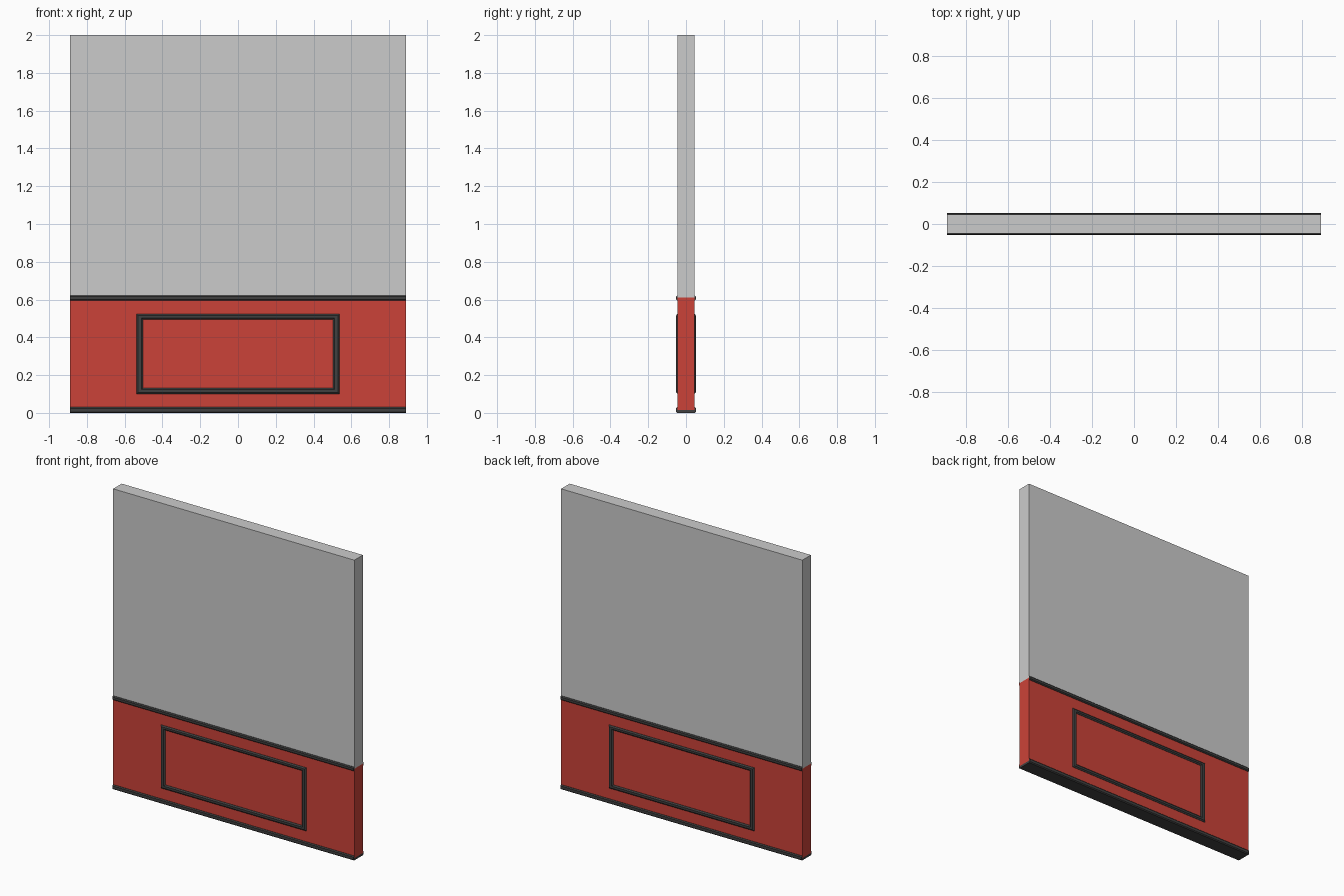
import bpy, bmesh

if "Cube" in bpy.data.objects:
    bpy.data.objects.remove(bpy.data.objects["Cube"])

W, T, P = 0.889, 0.045, 0.053   # half width, half wall thickness, half trim depth


def material(name, rgb):
    m = bpy.data.materials.new(name)
    m.diffuse_color = (*rgb, 1)
    m.use_nodes = True
    m.node_tree.nodes["Principled BSDF"].inputs["Base Color"].default_value = m.diffuse_color
    return m


red = material("red_paint", (0.6, 0.055, 0.04))
dark = material("dark_trim", (0.05, 0.05, 0.05))


def finish(name, bm, mat):
    bmesh.ops.recalc_face_normals(bm, faces=bm.faces)
    me = bpy.data.meshes.new(name)
    bm.to_mesh(me)
    bm.free()
    ob = bpy.data.objects.new(name, me)
    bpy.context.collection.objects.link(ob)
    if mat:
        me.materials.append(mat)
    return ob


def extrude_x(name, profile, mat=None):
    """Extrude a (y, z) profile across the full panel width."""
    bm = bmesh.new()
    face = bm.faces.new([bm.verts.new((-W, y, z)) for y, z in profile])
    new = bmesh.ops.extrude_face_region(bm, geom=[face])["geom"]
    bmesh.ops.translate(bm, vec=(2 * W, 0, 0),
                        verts=[v for v in new if isinstance(v, bmesh.types.BMVert)])
    return finish(name, bm, mat)


def slab(name, z0, z1, mat=None):
    return extrude_x(name, [(-T, z0), (T, z0), (T, z1), (-T, z1)], mat)


def rail(name, z0, z1):
    c = 0.006
    return extrude_x(name, [(-P + c, z0), (P - c, z0), (P, z0 + c), (P, z1 - c),
                            (P - c, z1), (-P + c, z1), (-P, z1 - c), (-P, z0 + c)], dark)


# Wall panels and full-width trim rails
slab("upper_panel", 0.61, 2.0)
slab("lower_panel", 0.015, 0.61, red)
rail("bottom_rail", 0.0, 0.03)
rail("middle_rail", 0.595, 0.622)

# Raised rectangular moulding on the front, mirrored to the back
c = 0.008
loops = [(0.537, 0.101, 0.523, -T + 0.002), (0.537, 0.101, 0.523, -T - 0.001),
         (0.537 - c, 0.101 + c, 0.523 - c, -P),
         (0.503 + c, 0.131 - c, 0.495 + c, -P),
         (0.503, 0.131, 0.495, -T - 0.001), (0.503, 0.131, 0.495, -T + 0.002)]
bm = bmesh.new()
rings = [[bm.verts.new(p) for p in ((-x, y, a), (x, y, a), (x, y, b), (-x, y, b))]
         for x, a, b, y in loops]
for r, s in zip(rings, rings[1:] + rings[:1]):
    for i in range(4):
        j = (i + 1) % 4
        bm.faces.new((r[i], r[j], s[j], s[i]))
frame = finish("panel_moulding", bm, dark)
mirror = frame.modifiers.new("Mirror", 'MIRROR')
mirror.use_axis = (False, True, False)
mirror.use_clip = False
